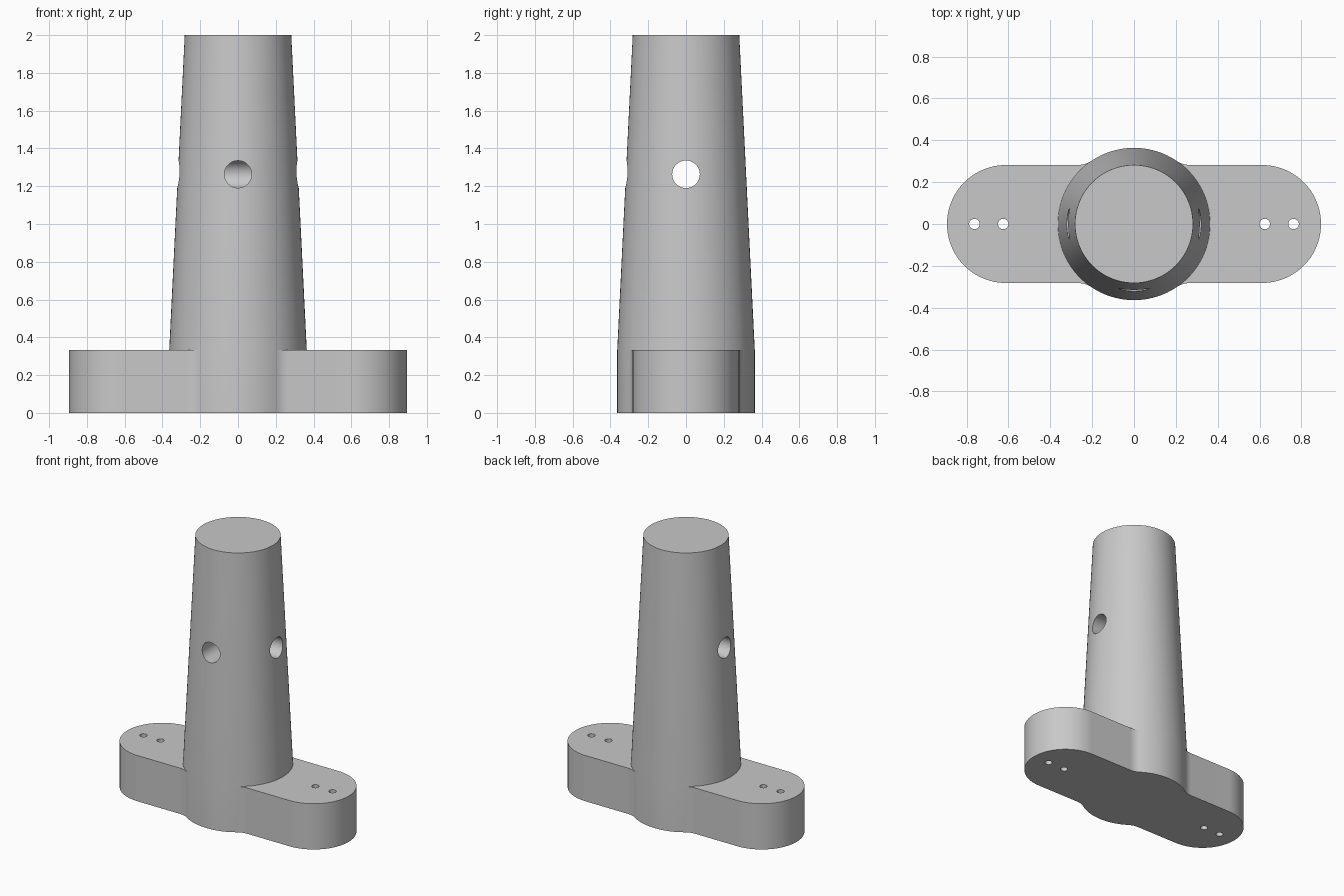
import bpy, bmesh, math
from math import sin, cos, pi
from mathutils import Matrix

if "Cube" in bpy.data.objects:
    bpy.data.objects.remove(bpy.data.objects["Cube"], do_unlink=True)

END_R, END_X = 0.282, 0.612        # rounded ends of the base
COL_R, TOP_R = 0.364, 0.282        # column radius at base and top
DECK_Z, TOP_Z = 0.334, 2.0
HOLE_Z, HOLE_R = 1.263, 0.073
N, K = 96, 15                      # column segments, segment where the fillet starts

grey = bpy.data.materials.new("plain grey")
grey.use_nodes = True
colour = (0.58, 0.58, 0.58, 1)
grey.diffuse_color = colour
grey.node_tree.nodes["Principled BSDF"].inputs["Base Color"].default_value = colour


def arc(cx, cy, r, a0, a1, n):
    return [(cx + r * cos(a0 + (a1 - a0) * i / n), cy + r * sin(a0 + (a1 - a0) * i / n))
            for i in range(n + 1)]


def walls(bm, low, high):
    for i in range(len(low)):
        j = (i + 1) % len(low)
        bm.faces.new((low[i], low[j], high[j], high[i]))


# Right wing outline: fillet, rounded end, fillet, up to the column's tangent points
t = K * 2 * pi / N
fil = (COL_R * sin(t) - END_R) / (1 - sin(t))
fx = (COL_R + fil) * cos(t)
fillet = arc(fx, END_R + fil, fil, -pi / 2, t - pi, 8)
lower_fillet = [(x, -y) for x, y in reversed(fillet)]
wing = lower_fillet[1:] + arc(END_X, 0, END_R, -pi / 2, pi / 2, 48) + fillet[:-1]
wing_left = [(-x, -y) for x, y in wing]

# Body: base with two wings merging into a tapered column
bm = bmesh.new()


def ring(points, z):
    return [bm.verts.new((x, y, z)) for x, y in points]


circle = arc(0, 0, COL_R, 0, 2 * pi, N)[:-1]
upper = ring(circle, DECK_Z)
top = ring([(x * TOP_R / COL_R, y * TOP_R / COL_R) for x, y in circle], TOP_Z)
walls(bm, upper, top)
bm.faces.new(top)

half = N // 2
back = list(range(K, half - K + 1))
front = [i + half for i in back]
right_arc = [i % N for i in range(N - K, N + K + 1)]
left_arc = list(range(half - K, half + K + 1))
deck_r, deck_l = ring(wing, DECK_Z), ring(wing_left, DECK_Z)
high = deck_r + [upper[i] for i in back] + deck_l + [upper[i] for i in front]
low = [bm.verts.new((v.co.x, v.co.y, 0)) for v in high]
walls(bm, low, high)
bm.faces.new(list(reversed(low)))
for deck, inner in ((deck_r, right_arc), (deck_l, left_arc)):
    bm.faces.new(deck + [upper[i] for i in reversed(inner)])
bmesh.ops.recalc_face_normals(bm, faces=bm.faces)

mesh = bpy.data.meshes.new("stand_body")
bm.to_mesh(mesh)
bm.free()
mesh.materials.append(grey)
body = bpy.data.objects.new("stand_body", mesh)
bpy.context.collection.objects.link(body)


def drill(name, centre, radius, length, axis, sides):
    """Cut a round hole into the body."""
    cb = bmesh.new()
    bmesh.ops.create_cone(cb, cap_ends=True, segments=sides, radius1=radius,
                          radius2=radius, depth=length)
    if axis != "Z":
        turn = Matrix.Rotation(pi / 2, 4, "Y" if axis == "X" else "X")
        bmesh.ops.transform(cb, matrix=turn, verts=cb.verts)
    bmesh.ops.translate(cb, vec=centre, verts=cb.verts)
    bmesh.ops.recalc_face_normals(cb, faces=cb.faces)
    me = bpy.data.meshes.new(name)
    cb.to_mesh(me)
    cb.free()
    me.materials.append(grey)
    cutter = bpy.data.objects.new(name, me)
    cutter.hide_render = True
    bpy.context.collection.objects.link(cutter)
    bpy.ops.object.select_all(action="DESELECT")
    bpy.context.view_layer.objects.active = body
    body.select_set(True)
    mod = body.modifiers.new(name, "BOOLEAN")
    mod.operation, mod.solver, mod.object = "DIFFERENCE", "EXACT", cutter
    bpy.ops.object.modifier_apply(modifier=mod.name)
    bpy.data.objects.remove(cutter, do_unlink=True)


# Cross hole through the column, and a front hole that meets it
drill("cross_hole", (0, 0, HOLE_Z), HOLE_R, 1.2, "X", 48)
drill("front_hole", (0, -0.3, HOLE_Z), HOLE_R - 0.0008, 0.6, "Y", 48)

# Screw holes through the wings
for side in (-1, 1):
    for x in (0.625, 0.763):
        drill("screw_hole", (side * x, 0, DECK_Z / 2), 0.025, 0.6, "Z", 24)

bpy.ops.object.shade_smooth_by_angle(angle=math.radians(30))
